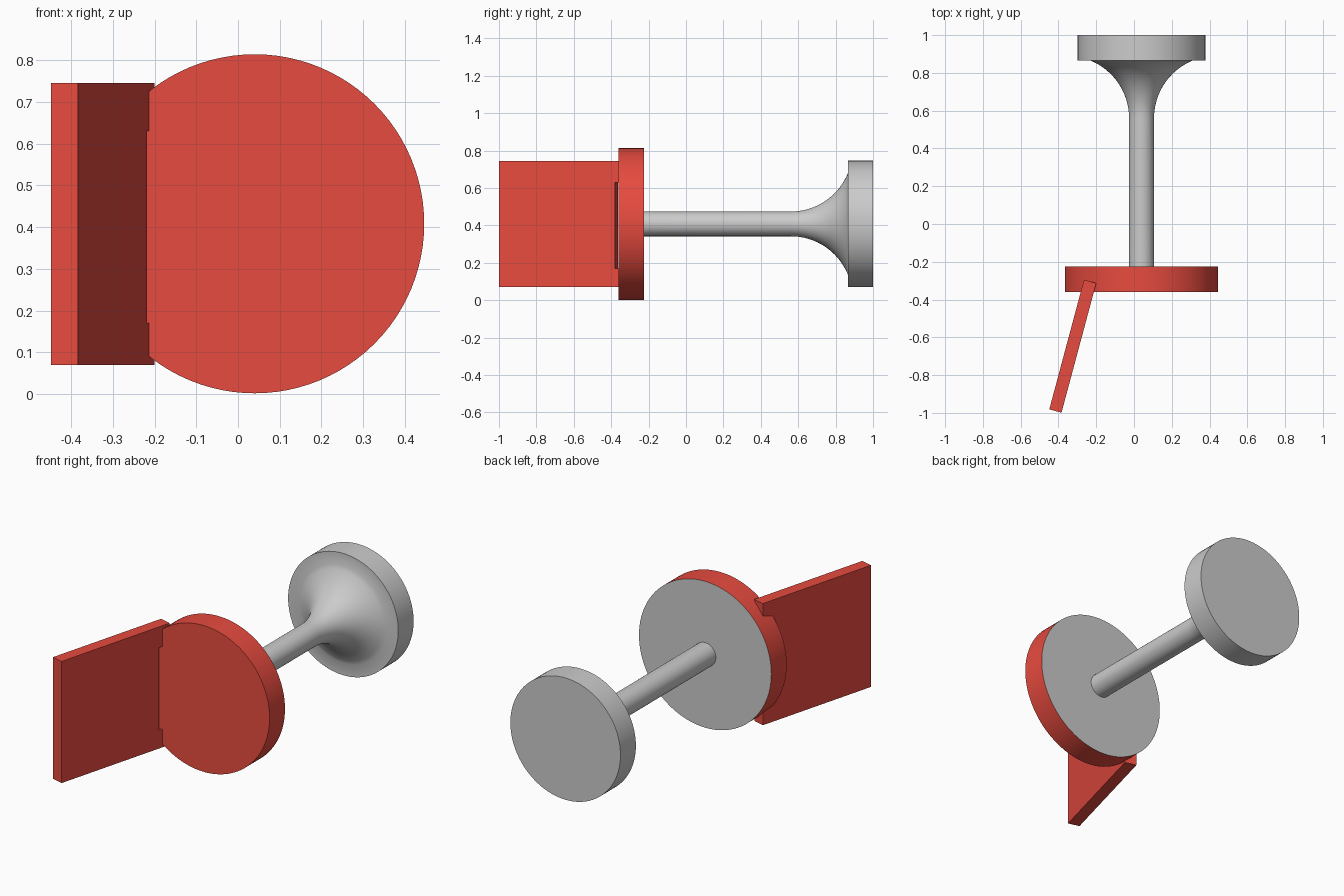
import bpy, math

if "Cube" in bpy.data.objects:
    bpy.data.objects.remove(bpy.data.objects["Cube"])

CX, CZ = 0.04, 0.408
SEG = 96

red = bpy.data.materials.new("red")
red.diffuse_color = (0.8, 0.07, 0.05, 1)
red.use_nodes = True
red.node_tree.nodes["Principled BSDF"].inputs["Base Color"].default_value = red.diffuse_color


def make(name, verts, faces, mat=None):
    me = bpy.data.meshes.new(name)
    me.from_pydata(verts, [], faces)
    ob = bpy.data.objects.new(name, me)
    bpy.context.collection.objects.link(ob)
    if mat:
        me.materials.append(mat)
    bpy.context.view_layer.objects.active = ob
    ob.select_set(True)
    bpy.ops.object.mode_set(mode='EDIT')
    bpy.ops.mesh.select_all(action='SELECT')
    bpy.ops.mesh.normals_make_consistent(inside=False)
    bpy.ops.object.mode_set(mode='OBJECT')
    bpy.ops.object.shade_smooth_by_angle(angle=math.radians(30))
    ob.select_set(False)
    return ob


def lathe(name, profile, mat=None):
    """Spin (radius, y) points round the y axis and cap both ends."""
    verts, faces = [], []
    for r, y in profile:
        for i in range(SEG):
            a = 2 * math.pi * i / SEG
            verts.append((CX + r * math.cos(a), y, CZ + r * math.sin(a)))
    for k in range(len(profile) - 1):
        for i in range(SEG):
            j = (i + 1) % SEG
            faces.append((k * SEG + i, k * SEG + j, (k + 1) * SEG + j, (k + 1) * SEG + i))
    last = (len(profile) - 1) * SEG
    faces += [tuple(range(SEG)), tuple(range(last, last + SEG))]
    return make(name, verts, faces, mat)


# Shaft with flared neck and end flange
R, y0, r0 = 0.33, 0.56, 0.066
flare = []
for i in range(17):
    a = math.radians(67.5) * i / 16
    flare.append((r0 + R * (1 - math.cos(a)), y0 + R * math.sin(a)))
lathe("shaft_and_flange", [(r0, -0.225)] + flare + [(0.338, 0.865), (0.338, 1.0)])

# Red disc, its back face left grey
disc = lathe("disc", [(0.406, -0.36), (0.406, -0.225)], red)
disc.data.materials.append(None)
for p in disc.data.polygons:
    if p.normal.y > 0.9:
        p.material_index = 1

# Slanted plate with two tangs entering the disc
t = math.radians(15)
outline = [(0, 0.07), (0.71, 0.07), (0.71, 0.745), (0, 0.745),
           (0, 0.63), (0.07, 0.63), (0.07, 0.17), (0, 0.17)]
verts = []
for w in (0, 0.067):
    for u, z in outline:
        verts.append((-0.2 - u * math.sin(t) - w * math.cos(t),
                      -0.313 - u * math.cos(t) + w * math.sin(t), z))
n = len(outline)
faces = [tuple(range(n)), tuple(range(n, 2 * n))]
faces += [(i, (i + 1) % n, n + (i + 1) % n, n + i) for i in range(n)]
make("plate", verts, faces, red)
